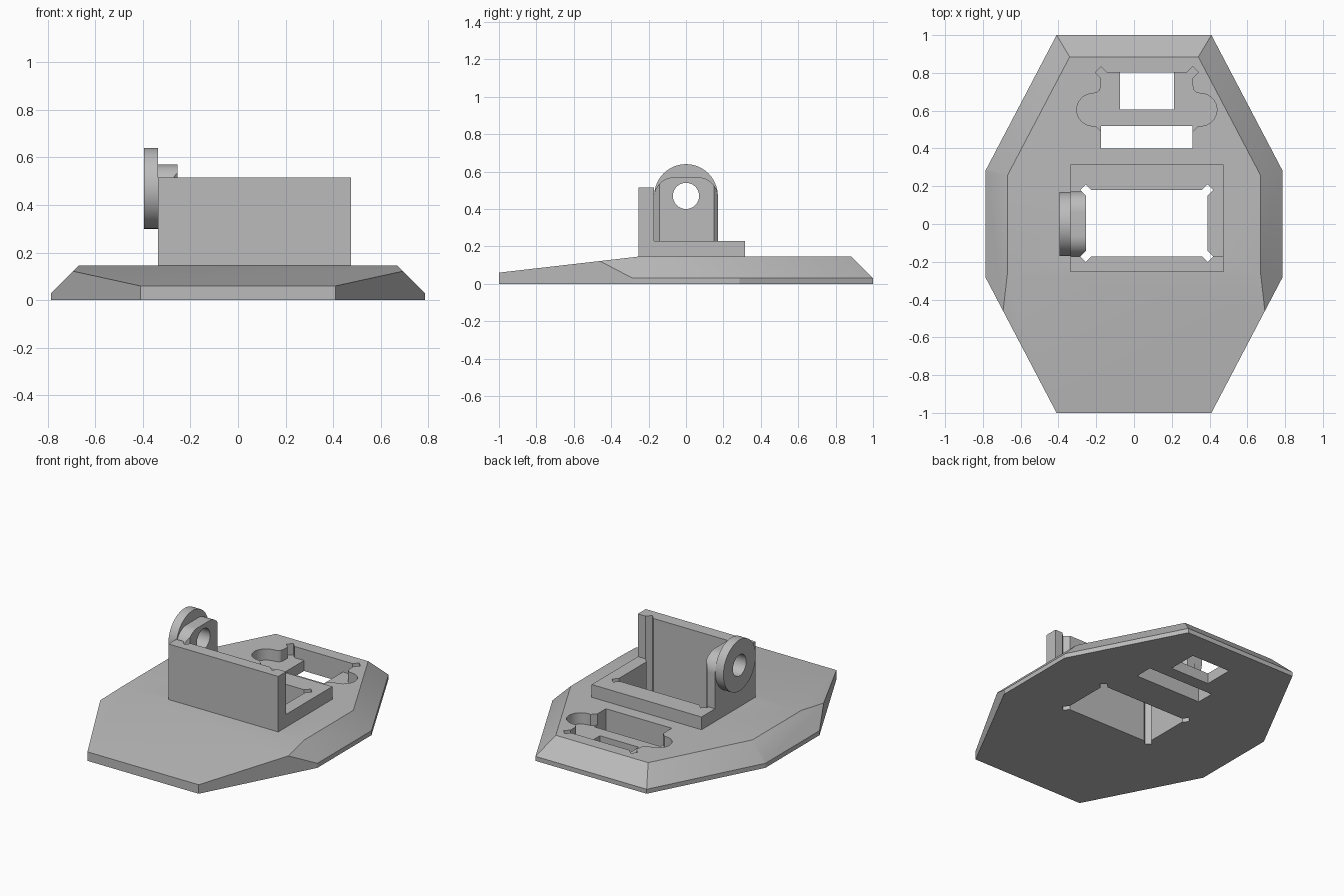
import bpy, bmesh
from math import cos, sin, pi, radians
from mathutils import Vector

if "Cube" in bpy.data.objects:
    bpy.data.objects.remove(bpy.data.objects["Cube"])

grey = bpy.data.materials.new("plain grey")
grey.use_nodes = True
colour = (0.5, 0.5, 0.5, 1)
grey.diffuse_color = colour
grey.node_tree.nodes["Principled BSDF"].inputs["Base Color"].default_value = colour


def arc(cx, cy, r, start, end, n):
    steps = [radians(start + (end - start) * i / n) for i in range(n + 1)]
    return [(cx + r * cos(a), cy + r * sin(a)) for a in steps]


def rect(x0, x1, y0, y1):
    return [(x0, y0), (x1, y0), (x1, y1), (x0, y1)]


def diamond(x, y, r=0.03):
    return [(x + r, y), (x, y + r), (x - r, y), (x, y - r)]


def prism(name, outline, low, high, along_x=False):
    """Extrude an outline along z, or a (y, z) outline along x."""
    bm = bmesh.new()
    place = (lambda p, h: (h, *p)) if along_x else (lambda p, h: (*p, h))
    face = bm.faces.new([bm.verts.new(place(p, low)) for p in outline])
    ext = bmesh.ops.extrude_face_region(bm, geom=[face])
    shift = Vector(place((0, 0), high - low))
    for v in ext["geom"]:
        if isinstance(v, bmesh.types.BMVert):
            v.co += shift
    bmesh.ops.recalc_face_normals(bm, faces=bm.faces)
    mesh = bpy.data.meshes.new(name)
    bm.to_mesh(mesh)
    bm.free()
    mesh.materials.append(grey)
    ob = bpy.data.objects.new(name, mesh)
    bpy.context.collection.objects.link(ob)
    return ob


def cut(ob, cutters):
    """Subtract each cutter and bake the result."""
    for c in cutters:
        mod = ob.modifiers.new("cut", "BOOLEAN")
        mod.operation, mod.solver, mod.object = "DIFFERENCE", "EXACT", c
    deps = bpy.context.evaluated_depsgraph_get()
    mesh = bpy.data.meshes.new_from_object(ob.evaluated_get(deps))
    ob.modifiers.clear()
    ob.data = mesh


def slice_off(bm, point, normal):
    """Remove everything on the normal side of a plane and cap the cut."""
    res = bmesh.ops.bisect_plane(bm, geom=bm.verts[:] + bm.edges[:] + bm.faces[:],
                                 plane_co=point, plane_no=normal, clear_outer=True)
    edges = [e for e in res["geom_cut"] if isinstance(e, bmesh.types.BMEdge)]
    bmesh.ops.holes_fill(bm, edges=edges)


# Base plate: octagon with bevelled sides and back, and a sloping front
TOP = 0.145
half = [(0.41, -1), (0.785, -0.285), (0.785, 0.285), (0.41, 1)]
base = prism("base_plate", half + [(-x, y) for x, y in reversed(half)], 0, TOP)
bm = bmesh.new()
bm.from_mesh(base.data)
for s in (1, -1):
    slice_off(bm, (s * 0.785, 0, 0.03), (s, 0, 1))
    slice_off(bm, (s * 0.41, 1, 0.03), (s * 0.886, 0.465, 1))
slice_off(bm, (0, 1, 0.03), (0, 1, 1))
slice_off(bm, (0, -0.26, TOP), (0, -0.085, 0.74))
bmesh.ops.recalc_face_normals(bm, faces=bm.faces)
bm.to_mesh(base.data)
bm.free()

# Holder frame, front wall, pivot lug and its outer disc
X0, X1, Y0, Y1 = -0.335, 0.475, -0.255, 0.315
IX0, IX1, IY0, IY1 = -0.255, 0.39, -0.172, 0.18
frame = prism("holder_frame", rect(X0, X1, Y0, Y1), TOP, 0.23)
wall = prism("front_wall", rect(X0, X1, Y0, IY0), TOP, 0.515)
lug_shape = ([(-0.172, 0.23), (0.172, 0.23)] + arc(0.062, 0.46, 0.11, 0, 90, 12)
             + arc(-0.062, 0.46, 0.11, 90, 180, 12))
lug = prism("pivot_lug", lug_shape, X0, IX0, True)
disc = prism("pivot_disc", arc(0, 0.47, 0.17, 0, 354.375, 63), -0.395, X0, True)

# Cutters: main opening with corner reliefs, pivot hole
opening = prism("opening_cutter", rect(IX0, IX1, IY0, IY1), -0.2, 1)
reliefs = [prism("relief_cutter", diamond(x, y), -0.2, 1)
           for x in (IX0, IX1) for y in (IY0, IY1)]
hole = prism("hole_cutter", arc(0, 0.47, 0.07, 0, 352.5, 47), -0.6, 0, True)

# Cutters: rear pocket with round lobes, and its two through slots
CX, W, FLOOR = 0.068, 0.243, 0.07
side = ([(W, 0.4), (W, 0.52)] + arc(0.285, 0.605, 0.086, -90, 90, 16)
        + [(0.262, 0.696), (0.249, 0.708), (W, 0.73), (W, 0.803)])
pocket = prism("pocket_cutter", [(CX + x, y) for x, y in side]
               + [(CX - x, y) for x, y in reversed(side)], FLOOR, 0.4)
notches = [prism("notch_cutter", diamond(CX + s * W, y), FLOOR, 0.4)
           for s in (1, -1) for y in (0.52, 0.803)]
slots = [prism("slot_cutter", rect(CX - W, CX + W, 0.4, 0.52), -0.2, 0.4),
         prism("slot_cutter", rect(CX - 0.143, CX + 0.143, 0.605, 0.803), -0.2, 0.4)]

cut(base, [opening] + reliefs + [pocket] + notches + slots)
cut(frame, [opening] + reliefs)
cut(wall, reliefs)
cut(lug, reliefs + [hole])
cut(disc, [hole])
for c in [opening, hole, pocket] + reliefs + notches + slots:
    bpy.data.objects.remove(c)

# Smooth the round parts, keep edges sharp
bpy.ops.object.select_all(action="DESELECT")
for ob in (base, lug, disc):
    ob.select_set(True)
bpy.context.view_layer.objects.active = base
bpy.ops.object.shade_smooth_by_angle(angle=radians(20))
